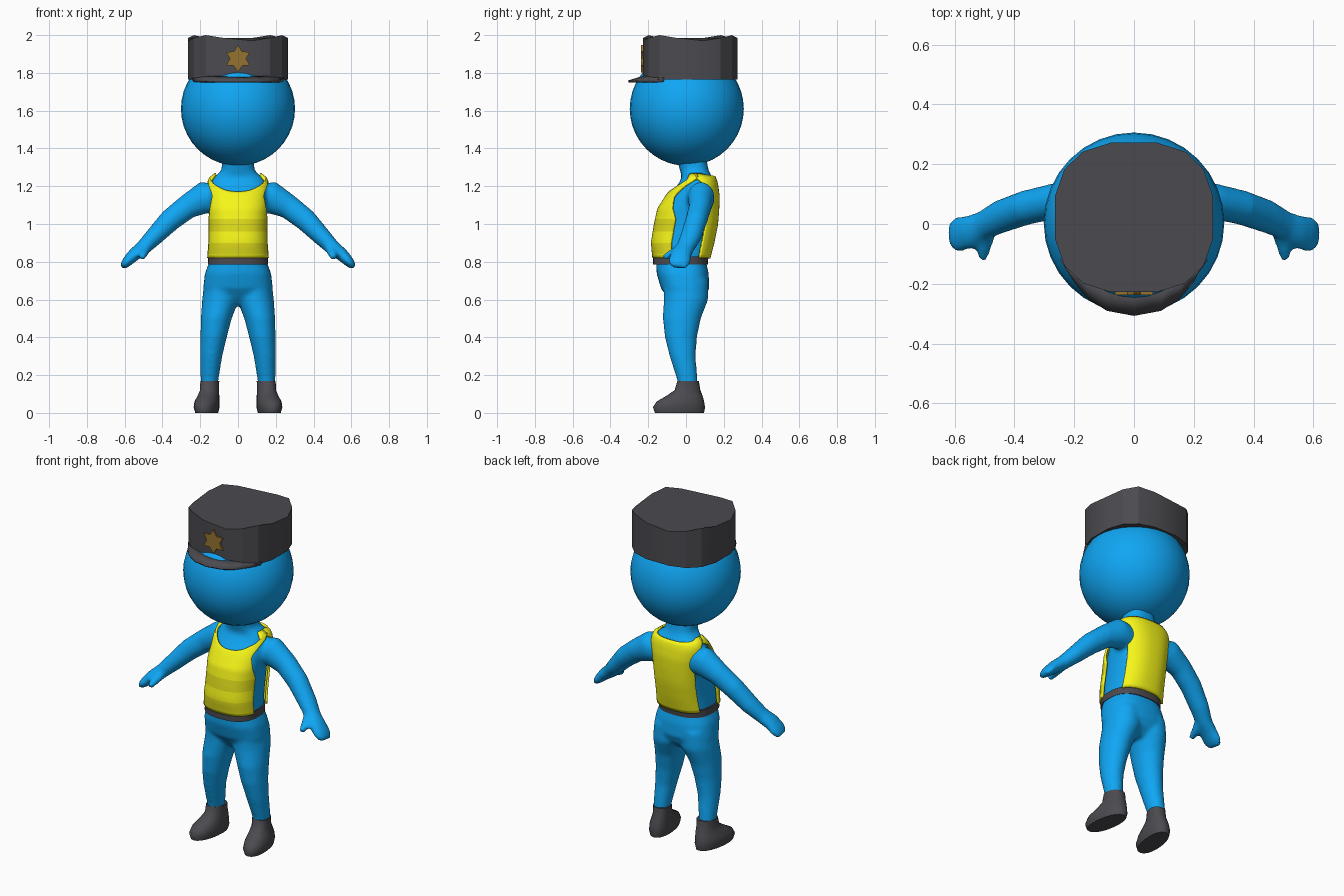
import bpy, bmesh, math
from mathutils import Vector

if "Cube" in bpy.data.objects:
    bpy.data.objects.remove(bpy.data.objects["Cube"])

def material(name, rgb):
    m = bpy.data.materials.new(name)
    m.diffuse_color = (*rgb, 1)
    m.use_nodes = True
    m.node_tree.nodes["Principled BSDF"].inputs["Base Color"].default_value = m.diffuse_color
    return m

BLUE = material("blue", (0.005, 0.38, 0.9))
YELLOW = material("yellow", (0.92, 0.92, 0.01))
BAND = material("band yellow", (0.72, 0.70, 0.01))
DARK = material("dark grey", (0.07, 0.07, 0.08))
GOLD = material("gold", (0.30, 0.17, 0.03))

def oval(theta, rx, ry, n):
    """Point on a superellipse; theta 0 faces the front (-y)."""
    s, c = math.sin(theta), math.cos(theta)
    return (math.copysign(rx * abs(s) ** (2 / n), s),
            -math.copysign(ry * abs(c) ** (2 / n), c))

def loft(bm, sections, sides=24, n=2.0, along=False, phase=0.0):
    """Capped skin over oval sections (x, y, z, rx, ry), level or square to the path."""
    rings = []
    pts = [Vector(s[:3]) for s in sections]
    for i, s in enumerate(sections):
        a, b = Vector((1, 0, 0)), Vector((0, 1, 0))
        if along:
            t = (pts[min(i + 1, len(pts) - 1)] - pts[max(i - 1, 0)]).normalized()
            b = (b - t * b.dot(t)).normalized()
            a = b.cross(t)
        ring = []
        for k in range(sides):
            u, v = oval(2 * math.pi * (k + phase) / sides, s[3], s[4], n)
            ring.append(bm.verts.new(pts[i] + a * u + b * v))
        rings.append(ring)
    for r, q in zip(rings, rings[1:]):
        for k in range(sides):
            j = (k + 1) % sides
            bm.faces.new((r[k], r[j], q[j], q[k]))
    bm.faces.new(rings[0][::-1])
    bm.faces.new(rings[-1])
    return rings

def finish(bm, name, mats, angle=40):
    bmesh.ops.recalc_face_normals(bm, faces=bm.faces)
    me = bpy.data.meshes.new(name)
    bm.to_mesh(me)
    bm.free()
    ob = bpy.data.objects.new(name, me)
    bpy.context.collection.objects.link(ob)
    for m in mats:
        me.materials.append(m)
    bpy.ops.object.select_all(action='DESELECT')
    ob.select_set(True)
    bpy.context.view_layer.objects.active = ob
    if angle:
        bpy.ops.object.shade_smooth_by_angle(angle=math.radians(angle))
    return ob

# Trunk profile: z, centre y, half width, half depth
TRUNK = [(0.57, 0.00, 0.13, 0.06), (0.61, 0.002, 0.17, 0.10), (0.66, -0.005, 0.185, 0.128),
         (0.74, -0.018, 0.175, 0.138), (0.80, -0.026, 0.152, 0.132), (0.90, -0.018, 0.144, 0.150),
         (1.00, 0.000, 0.142, 0.152), (1.08, 0.012, 0.146, 0.146), (1.15, 0.035, 0.150, 0.125),
         (1.21, 0.055, 0.150, 0.097), (1.245, 0.060, 0.135, 0.082), (1.268, 0.050, 0.102, 0.077),
         (1.29, 0.042, 0.086, 0.076), (1.37, 0.025, 0.085, 0.080)]

def trunk_point(z, theta, gap):
    for p, q in zip(TRUNK, TRUNK[1:]):
        if z <= q[0]:
            break
    f = (z - p[0]) / (q[0] - p[0])
    cy, rx, ry = (p[i] + f * (q[i] - p[i]) for i in (1, 2, 3))
    x, y = oval(theta, rx + gap, ry + gap, 2.5)
    return x, y + cy, z

# Body: trunk, legs, arms and thumbs fused into one smooth skin
bm = bmesh.new()
loft(bm, [(0, cy, z, rx, ry) for z, cy, rx, ry in TRUNK], 32, 2.5)
LEG = [(0.090, 0.0, 0.70, 0.088, 0.118), (0.092, 0.0, 0.60, 0.098, 0.118),
       (0.115, -0.022, 0.50, 0.082, 0.101), (0.129, -0.027, 0.40, 0.070, 0.085),
       (0.142, -0.018, 0.30, 0.059, 0.069), (0.151, 0.008, 0.17, 0.047, 0.054),
       (0.153, 0.012, 0.12, 0.044, 0.050)]
ARM = [(0.09, 0.07, 1.135, 0.075, 0.070), (0.18, 0.08, 1.14, 0.086, 0.072),
       (0.27, 0.075, 1.09, 0.065, 0.060), (0.36, 0.055, 1.02, 0.060, 0.058),
       (0.445, 0.025, 0.932, 0.049, 0.056), (0.505, -0.005, 0.872, 0.040, 0.048),
       (0.55, -0.026, 0.838, 0.035, 0.056), (0.588, -0.036, 0.800, 0.028, 0.060),
       (0.612, -0.042, 0.772, 0.017, 0.046)]
THUMB = [(0.485, -0.02, 0.875, 0.028, 0.028), (0.50, -0.07, 0.845, 0.026, 0.024),
         (0.507, -0.118, 0.822, 0.018, 0.016)]
for side in (1, -1):
    flip = lambda path: [(side * p[0], *p[1:]) for p in path]
    loft(bm, flip(LEG), 24)
    loft(bm, flip(ARM), 20, along=True)
    # thumb runs along y, so it is lofted square to its path with a level frame
    loft(bm, flip(THUMB), 12, along=True)
body = finish(bm, "body", [BLUE])
rm = body.modifiers.new("fuse", 'REMESH')
rm.mode = 'VOXEL'
rm.voxel_size = 0.011
rm.use_smooth_shade = True
sm = body.modifiers.new("soften", 'SMOOTH')
sm.factor = 0.5
sm.iterations = 8

# Head
bm = bmesh.new()
bmesh.ops.create_uvsphere(bm, u_segments=32, v_segments=20, radius=0.302)
bmesh.ops.translate(bm, verts=bm.verts, vec=(0, 0.004, 1.61))
finish(bm, "head", [BLUE], 60)

# Shoes, toes turned out a little
for side, label in ((1, "left"), (-1, "right")):
    bm = bmesh.new()
    loft(bm, [(0.164, -0.035, 0.00, 0.058, 0.130), (0.164, -0.037, 0.03, 0.066, 0.138),
              (0.163, -0.030, 0.06, 0.064, 0.126), (0.158, -0.008, 0.09, 0.056, 0.096),
              (0.154, 0.008, 0.12, 0.050, 0.068), (0.153, 0.011, 0.168, 0.050, 0.057)], 20, 2.2)
    for v in bm.verts:
        v.co.x = side * (v.co.x - 0.12 * (v.co.y + 0.02))
    finish(bm, label + "_shoe", [DARK], 50)

# Belt
bm = bmesh.new()
loft(bm, [(0, -0.030, 0.785, 0.160, 0.145), (0, -0.028, 0.828, 0.158, 0.147)], 32, 2.5)
finish(bm, "belt", [DARK])

# Vest panels hugging the trunk; the half angle narrows at the armholes
def half_angle(z, low, mid, top):
    stops = [(0.81, low), (1.03, low), (1.09, (low + mid) / 2), (1.15, mid),
             (1.20, mid + (top - mid) * 0.35), (1.24, top), (1.30, top)]
    for p, q in zip(stops, stops[1:]):
        if z <= q[0]:
            break
    f = (z - p[0]) / (q[0] - p[0])
    return math.radians(p[1] + f * (q[1] - p[1]))

def vest_panel(name, centre, angles, scoop_depth):
    bm = bmesh.new()
    low_rows = [0.82, 0.84, 0.87, 0.90, 0.93, 0.96, 0.99, 1.025, 1.06]
    cols, upper = 32, 10
    grid = []
    for i in range(len(low_rows) + upper):
        row = []
        for k in range(cols + 1):
            u = 2 * k / cols - 1
            top = 1.264 - scoop_depth * math.sqrt(max(0, 1 - (u / 0.8) ** 2))
            if i < len(low_rows):
                z = low_rows[i]
            else:
                z = 1.06 + (top - 1.06) * (i - len(low_rows) + 1) / upper
            theta = centre + u * half_angle(z, *angles)
            row.append(bm.verts.new(trunk_point(z, theta, 0.012)))
        grid.append(row)
    for i in range(len(grid) - 1):
        for k in range(cols):
            f = bm.faces.new((grid[i][k], grid[i][k + 1], grid[i + 1][k + 1], grid[i + 1][k]))
            z = f.calc_center_median().z
            if centre == 0 and (0.96 < z < 1.025 or 0.84 < z < 0.90):
                f.material_index = 1
    ob = finish(bm, name, [YELLOW, BAND])
    so = ob.modifiers.new("thickness", 'SOLIDIFY')
    so.thickness = 0.012
    so.offset = 0

vest_panel("vest_front", 0, (74, 50, 92), 0.095)
vest_panel("vest_back", math.pi, (56, 56, 92), 0.012)

# Hat: flat-sided drum with a gently wavy top
bm = bmesh.new()
rings = loft(bm, [(0, 0.022, 1.765, 0.268, 0.254), (0, 0.022, 1.985, 0.268, 0.254)],
             16, 2.6, phase=0.5)
for k, v in enumerate(rings[1]):
    v.co.z += 0.015 * math.cos(math.pi * (k + 0.5) / 2 + math.pi * 0.75)
finish(bm, "hat", [DARK], 25)

# Hat peak: crescent sloping down and forward
bm = bmesh.new()
pairs = []
for k in range(9):
    u = k / 4 - 1
    x, y = oval(u * math.radians(62), 0.262, 0.246, 2.6)
    reach = 0.08 * (1 - abs(u) ** 1.5)
    pairs.append((bm.verts.new((x, y + 0.022, 1.775)),
                  bm.verts.new((x * 0.94, y + 0.022 - reach, 1.75))))
for p, q in zip(pairs, pairs[1:]):
    bm.faces.new((p[0], p[1], q[1], q[0]))
peak = finish(bm, "hat_peak", [DARK], 25)
peak.modifiers.new("thickness", 'SOLIDIFY').thickness = 0.01

# Star badge
bm = bmesh.new()
star = []
for k in range(12):
    r = 0.043 if k % 2 else 0.073
    a = math.pi * k / 6
    star.append(bm.verts.new((r * math.sin(a), -0.237, 1.875 + r * math.cos(a))))
face = bm.faces.new(star)
ext = bmesh.ops.extrude_face_region(bm, geom=[face])
new = [g for g in ext["geom"] if isinstance(g, bmesh.types.BMVert)]
bmesh.ops.translate(bm, verts=new, vec=(0, 0.02, 0))
finish(bm, "badge", [GOLD], 0)
